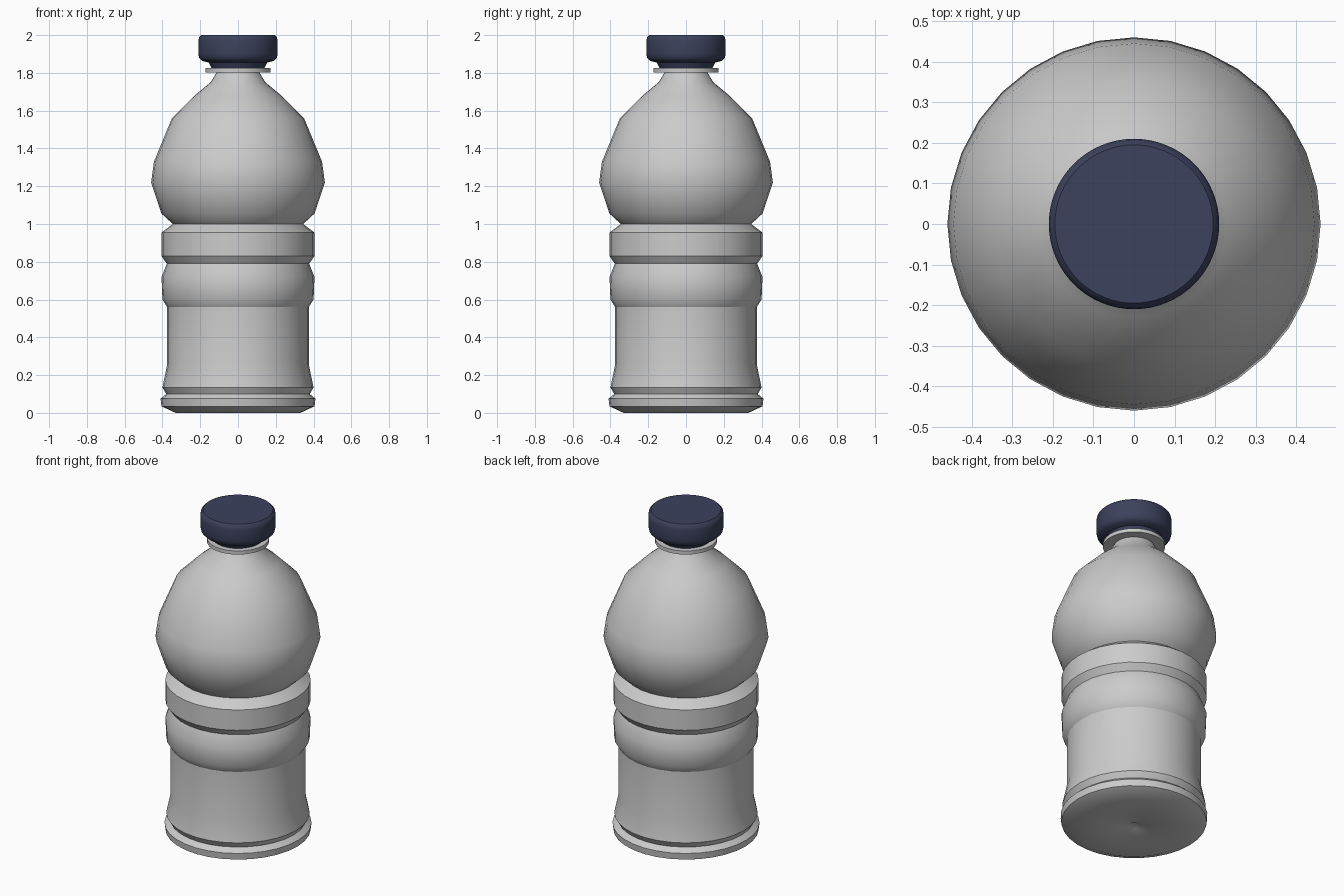
import bpy
import bmesh
import math
from mathutils import Matrix

cube = bpy.data.objects.get("Cube")
if cube:
    bpy.data.objects.remove(cube, do_unlink=True)


def make_material(name, color, roughness):
    mat = bpy.data.materials.new(name)
    mat.use_nodes = True
    mat.diffuse_color = color
    shader = mat.node_tree.nodes["Principled BSDF"]
    shader.inputs["Base Color"].default_value = color
    shader.inputs["Roughness"].default_value = roughness
    return mat


def lathe(name, profile, mat, sides, angle=30):
    """Revolve (radius, height) points around z, bottom to top."""
    bm = bmesh.new()
    rings = []
    for radius, z in profile:
        if radius == 0:
            rings.append([bm.verts.new((0, 0, z))])
        else:
            circle = bmesh.ops.create_circle(
                bm, segments=sides, radius=radius,
                matrix=Matrix.Translation((0, 0, z)))
            rings.append(circle["verts"])
    for low, high in zip(rings, rings[1:]):
        for i in range(sides):
            j = (i + 1) % sides
            corners = [low[i % len(low)], low[j % len(low)],
                       high[j % len(high)], high[i % len(high)]]
            bm.faces.new(list(dict.fromkeys(corners)))
    bmesh.ops.recalc_face_normals(bm, faces=bm.faces)
    mesh = bpy.data.meshes.new(name)
    bm.to_mesh(mesh)
    bm.free()
    mesh.materials.append(mat)
    obj = bpy.data.objects.new(name, mesh)
    bpy.context.collection.objects.link(obj)
    bpy.ops.object.select_all(action="DESELECT")
    obj.select_set(True)
    bpy.context.view_layer.objects.active = obj
    bpy.ops.object.shade_smooth_by_angle(angle=math.radians(angle))
    return obj


grey = make_material("light grey plastic", (0.6, 0.6, 0.6, 1), 0.4)
navy = make_material("navy plastic", (0.045, 0.054, 0.11, 1), 0.5)

# Bottle body: dimpled base, foot rim, waist, two grip bands, bulb, shoulder, neck
lathe("bottle_body", [
    (0, 0.03), (0.03, 0.012), (0.2, 0.008), (0.33, 0),
    (0.405, 0.035), (0.41, 0.075), (0.38, 0.10), (0.4, 0.135),
    (0.375, 0.255), (0.375, 0.56), (0.4, 0.60), (0.405, 0.72),
    (0.377, 0.79), (0.405, 0.83), (0.405, 0.955), (0.345, 1.0),
    (0.405, 1.055), (0.46, 1.22), (0.445, 1.33), (0.35, 1.56),
    (0.23, 1.68), (0.145, 1.75), (0.115, 1.8), (0.115, 1.85), (0, 1.85),
], grey, 32)

# Flat collar around the neck
lathe("neck_ring", [
    (0, 1.803), (0.173, 1.803), (0.173, 1.825), (0, 1.825),
], grey, 32)

# Screw cap with a stepped underside and rounded rims
lathe("cap", [
    (0, 1.825), (0.14, 1.825), (0.155, 1.855), (0.19, 1.863),
    (0.205, 1.878), (0.21, 1.9), (0.21, 1.97), (0.206, 1.989),
    (0.195, 2.0), (0, 2.0),
], navy, 64, 40)
